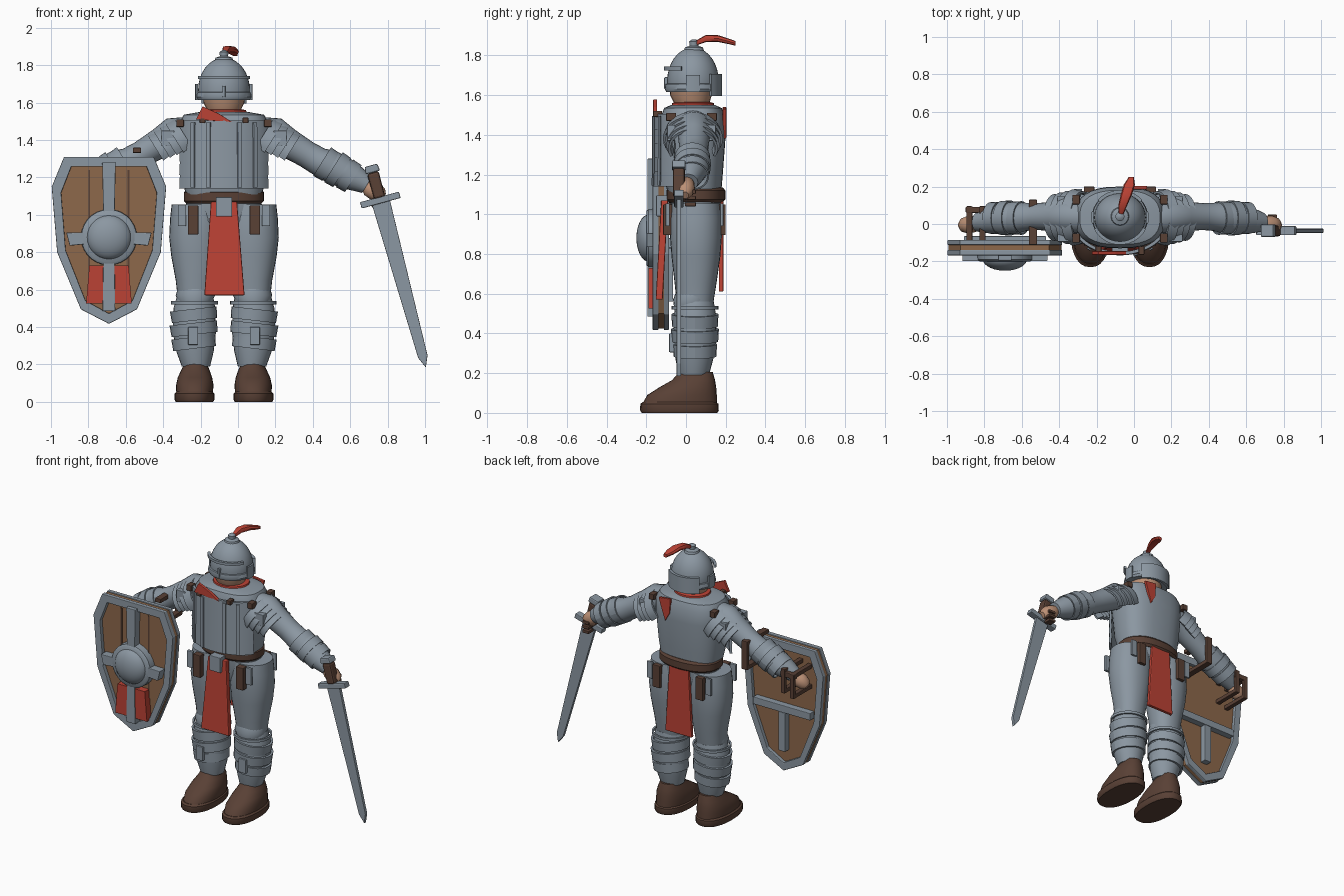
import bpy, math
from mathutils import Vector

if "Cube" in bpy.data.objects:
    bpy.data.objects.remove(bpy.data.objects["Cube"])

CX = -0.075                       # centre line of the figure
X, Y, Z = Vector((1, 0, 0)), Vector((0, 1, 0)), Vector((0, 0, 1))


def colour(name, r, g, b):
    m = bpy.data.materials.new(name)
    m.diffuse_color = (r, g, b, 1)
    m.use_nodes = True
    m.node_tree.nodes["Principled BSDF"].inputs["Base Color"].default_value = m.diffuse_color
    return m


STEEL = colour("steel", 0.26, 0.31, 0.36)
LEATHER = colour("dark_leather", 0.10, 0.052, 0.036)
WOOD = colour("shield_wood", 0.27, 0.14, 0.07)
RED = colour("red_cloth", 0.50, 0.055, 0.035)
SKIN = colour("skin", 0.50, 0.28, 0.18)


def make(name, verts, faces, mat, smooth=True, bevel=0):
    me = bpy.data.meshes.new(name)
    me.from_pydata([tuple(v) for v in verts], [], faces)
    ob = bpy.data.objects.new(name, me)
    bpy.context.collection.objects.link(ob)
    me.materials.append(mat)
    bpy.ops.object.select_all(action='DESELECT')
    ob.select_set(True)
    bpy.context.view_layer.objects.active = ob
    bpy.ops.object.mode_set(mode='EDIT')
    bpy.ops.mesh.select_all(action='SELECT')
    bpy.ops.mesh.normals_make_consistent(inside=False)
    bpy.ops.object.mode_set(mode='OBJECT')
    if smooth:
        bpy.ops.object.shade_smooth_by_angle(angle=math.radians(38))
    if bevel:
        b = ob.modifiers.new("bevel", 'BEVEL')
        b.width, b.segments = bevel, 2
    return ob


def loft(name, mat, rings, n=24, p=2.0):
    """Closed skin through rings of (centre, half axis u, half axis v)."""
    verts, faces = [], []
    for c, u, v in rings:
        for i in range(n):
            a = math.tau * i / n
            co, si = math.cos(a), math.sin(a)
            verts.append(Vector(c) + u * math.copysign(abs(co) ** (2 / p), co)
                         + v * math.copysign(abs(si) ** (2 / p), si))
    for k in range(len(rings) - 1):
        for i in range(n):
            j = (i + 1) % n
            faces.append((k*n + i, k*n + j, k*n + n + j, k*n + n + i))
    faces += [tuple(range(n)), tuple(range(len(verts) - n, len(verts)))]
    return make(name, verts, faces, mat)


def stack(name, mat, rows, n=24, p=2.0):
    """Upright loft from rows of (z, x, y, rx, ry)."""
    return loft(name, mat, [((x, y, z), X * rx, Y * ry) for z, x, y, rx, ry in rows], n, p)


def band(name, mat, c, axis, u, v, a0, a1, h, t=0.015, flare=1.0, n=14):
    """Curved plate around an axis, from angle a0 to a1 in degrees."""
    verts, faces = [], []
    for i in range(n + 1):
        a = math.radians(a0 + (a1 - a0) * i / n)
        d = u * math.cos(a) + v * math.sin(a)
        o = d.normalized() * t
        for q in (d, d + o, (d + o) * flare + axis * h, d * flare + axis * h):
            verts.append(Vector(c) + q)
    for i in range(n):
        for k in range(4):
            m = (k + 1) % 4
            faces.append((4*i + k, 4*i + m, 4*i + 4 + m, 4*i + 4 + k))
    faces += [(0, 1, 2, 3), tuple(range(4*n, 4*n + 4))]
    return make(name, verts, faces, mat)


def plate(name, mat, pts, y0, y1, bevel=0, lean=0.0):
    """Outline in x and z, given thickness along y; lean shifts y with depth below the top."""
    n, top = len(pts), max(z for _, z in pts)
    verts = [(x, y + lean * (top - z), z) for y in (y0, y1) for x, z in pts]
    faces = [tuple(range(n)), tuple(range(n, 2 * n))]
    faces += [(i, (i + 1) % n, n + (i + 1) % n, n + i) for i in range(n)]
    return make(name, verts, faces, mat, False, bevel)


def box(name, mat, x, y, z, bevel=0.004):
    return plate(name, mat, [(x[0], z[0]), (x[1], z[0]), (x[1], z[1]), (x[0], z[1])], *y, bevel)


# Torso, belt and layered breastplate
stack("torso", STEEL, [(1.08, CX, .045, .20, .13), (1.2, CX, .035, .222, .15), (1.4, CX, .035, .24, .165),
      (1.49, CX, .035, .24, .162), (1.535, CX, .035, .215, .145), (1.55, CX, .035, .13, .11)], 32, 2.6)
stack("pelvis", STEEL, [(.9, CX, .05, .16, .1), (.97, CX, .05, .21, .125), (1.08, CX, .05, .2, .13)], 28, 2.4)
stack("belt", LEATHER, [(1.06, CX, .05, .2, .135), (1.075, CX, .05, .215, .148),
      (1.12, CX, .05, .215, .148), (1.135, CX, .05, .2, .135)], 32, 2.3)
for i in range(5):
    band("breast_lame", STEEL, (CX, .015, 1.14 + i * .072), Z, X * .245, Y * .165, 205, 335, .076, .018, .985, 18)
for a in (232, 252, 288, 308):
    band("breast_strap", STEEL, (CX, .015, 1.145), Z, X * .267, Y * .187, a - 2.5, a + 2.5, .35, .008, .99, 2)
box("buckle", STEEL, (CX - .043, CX + .043), (-.15, -.09), (.99, 1.095))
for x in (-.13, .1):
    box("chest_clasp", LEATHER, (CX + x, CX + x + .03), (-.165, -.12), (1.49, 1.52))

# Red scarf, front and back loin cloths
stack("collar", RED, [(1.535, CX, .035, .125, .11), (1.56, CX, .035, .118, .105), (1.565, CX, .035, .09, .085)])
plate("scarf_front", RED, [(-.225, 1.51), (-.19, 1.58), (-.10, 1.54), (-.03, 1.495)], -.165, -.145, .003)
plate("scarf_tail", RED, [(-.02, 1.54), (.07, 1.53), (.045, 1.45), (.02, 1.38), (-.015, 1.44)], .185, .203, .003)
plate("front_cloth", RED, [(-.145, 1.07), (-.005, 1.07), (.035, .57), (-.18, .57)], -.125, -.09, .006, -.055)
plate("back_cloth", RED, [(-.15, 1.07), (.0, 1.07), (.03, .61), (-.175, .61)], .165, .188, .006)

# Head, helmet and plume
stack("head", SKIN, [(1.5, CX, .035, .075, .07), (1.55, CX, .03, .085, .085), (1.6, CX, .025, .11, .105),
      (1.68, CX, .025, .115, .11)])
dome = [(1.62 + .05, CX, .035, .138, .13)]
for k in range(1, 9):
    a = math.radians(k * 10.5)
    dome.append((1.67 + .17 * math.sin(a), CX, .035, .138 * math.cos(a), .13 * math.cos(a)))
stack("helmet_dome", STEEL, [(1.625, CX, .035, .136, .128)] + dome, 32)
stack("helmet_brim", STEEL, [(1.615, CX, .035, .143, .134), (1.63, CX, .035, .151, .142),
      (1.655, CX, .035, .146, .138), (1.66, CX, .035, .13, .12)], 32)
band("brow_guard", STEEL, (CX, .035, 1.725), Z, X * .135, Y * .128, 205, 335, .018, .018)
box("nose_ridge", STEEL, (CX - .008, CX + .008), (-.11, -.08), (1.63, 1.69))
band("neck_guard", STEEL, (CX, .035, 1.595), Z, X * .138, Y * .128, 40, 140, .11, .018)
for s in (0, 180):
    band("ear_guard", STEEL, (CX, .035, 1.615), Z, X * .142, Y * .132, s - 14, s + 14, .085, .012, 1, 5)
stack("helmet_knob", STEEL, [(1.825, CX, .04, .05, .05), (1.84, CX, .04, .045, .045), (1.848, CX, .04, .022, .022),
      (1.87, CX, .04, .024, .024), (1.88, CX, .04, .01, .01)], 16)
plume = [(CX + .005, .05, 1.862, .012, .012), (CX + .015, .10, 1.885, .024, .018), (CX + .035, .16, 1.885, .03, .017),
         (CX + .05, .21, 1.872, .03, .014), (CX + .06, .25, 1.86, .014, .012)]
loft("plume", RED, [((x, y, z), X * w, Z * h) for x, y, z, w, h in plume], 8, 3)

for s in (1, -1):
    def sx(d):
        return CX + s * d

    # Boots, shins and thighs
    stack("boot_sole", LEATHER, [(0, sx(.158), -.033, .1, .19), (.012, sx(.158), -.033, .107, .198),
          (.045, sx(.158), -.033, .106, .197), (.055, sx(.158), -.033, .096, .185)], 28, 2.3)
    stack("boot", LEATHER, [(.05, sx(.157), -.03, .098, .187), (.09, sx(.156), -.02, .1, .175),
          (.13, sx(.155), .01, .092, .142), (.165, sx(.153), .038, .078, .108), (.205, sx(.152), .05, .06, .085)], 28, 2.2)
    stack("shin", STEEL, [(.19, sx(.15), .04, .076, .076), (.27, sx(.155), .042, .1, .095),
          (.37, sx(.158), .045, .115, .108), (.5, sx(.158), .045, .112, .105), (.56, sx(.155), .045, .098, .095)])
    for z, r in ((.285, .112), (.36, .121), (.435, .119)):
        tilt = (Z + X * s * .12).normalized()
        band("greave_wrap", STEEL, (sx(.157), .045, z), tilt, X * (r - .012) - Z * s * .012, Y * (r - .018),
             0, 360, .062, .014, 1.03, 24)
    band("knee_strap", STEEL, (sx(.157), .045, .52), Z, X * .113, Y * .107, 0, 360, .018, .012, 1, 24)
    box("greave_buckle", STEEL, (sx(.165) - .027, sx(.165) + .027), (-.085, -.05), (.305, .4))
    stack("knee", STEEL, [(.53, sx(.155), .03, .09, .09), (.57, sx(.153), .03, .105, .095), (.61, sx(.151), .04, .095, .09)])
    stack("thigh", STEEL, [(.55, sx(.152), .045, .095, .092), (.65, sx(.15), .048, .108, .105), (.78, sx(.15), .05, .132, .122),
          (.88, sx(.152), .05, .141, .13), (.98, sx(.15), .05, .138, .13), (1.055, sx(.15), .05, .13, .122)], 28, 2.2)
    # Hip pouches and hip plates, front and back
    for y0, y1 in ((-.115, -.07), (.16, .2)):
        box("hip_pouch", LEATHER, (sx(.165) - .028, sx(.165) + .028), (y0, y1), (.895, 1.05))
        box("hip_plate", STEEL, (sx(.225) - .022, sx(.225) + .022), (y0 + .012, y1 - .012), (.94, 1.055))

    # Arm with padded sleeve
    path = [(.17, .035, 1.45, .085), (.26, .04, 1.44, .088), (.34, .04, 1.385, .08), (.44, .04, 1.325, .072),
            (.50, .038, 1.29, .075), (.56, .033, 1.265, .086), (.63, .03, 1.23, .084), (.70, .02, 1.195, .07),
            (.765, .01, 1.16, .05)]
    d = Vector((s * .85, 0, -.53)).normalized()
    up = Vector((s * .53, 0, .85)).normalized()
    loft("arm", STEEL, [((sx(x), y, z), Y * r, up * r) for x, y, z, r in path])
    for x, z, r in ((.525, 1.285, .082), (.585, 1.255, .086), (.645, 1.222, .079)):
        band("forearm_wrap", STEEL, (sx(x), .032, z), d, Y * r, up * r, 0, 360, .055, .008, .97, 24)
    hand = [(.75, .008, 1.165, .03), (.775, 0, 1.145, .046), (.81, -.003, 1.125, .05), (.84, -.005, 1.105, .04), (.855, -.005, 1.095, .02)]
    loft("hand", SKIN, [((sx(x), y, z), Y * r * .95, up * r) for x, y, z, r in hand], 16)
    # Overlapping shoulder lames
    for k in range(4):
        c = Vector((sx(.20), .035, 1.41)) + d * (.038 * k) + up * .004 * k
        band("shoulder_lame", STEEL, c, d, Y * (.128 - .008 * k), up * (.112 - .006 * k), -25, 205, .055, .012, 1.08, 20)
    for y in (-.075, .13):
        box("shoulder_strap", LEATHER, (sx(.235) - .02, sx(.235) + .02), (y - .025, y + .025), (1.47, 1.51))
        box("shoulder_tab", STEEL, (sx(.30) - .035, sx(.30) + .035), (y - .02, y + .02), (1.37, 1.45))

# Sword, built hanging down and then tilted
def blade_shape(name, pts, mat, t, bevel=0.003):
    ob = plate(name, mat, pts, -t, t, bevel)
    ob.location, ob.rotation_euler = (.713, -.036, 1.255), (0, -math.radians(15.2), 0)


blade_shape("sword_blade", [(-.05, -.18), (.05, -.18), (.026, -1.05), (0, -1.11), (-.026, -1.05)], STEEL, .011)
blade_shape("sword_guard", [(-.108, -.165), (.108, -.165), (.108, -.2), (-.108, -.2)], STEEL, .024, .005)
blade_shape("sword_grip", [(-.032, -.03), (.032, -.03), (.03, -.17), (-.03, -.17)], LEATHER, .03, .012)
blade_shape("sword_pommel", [(-.035, .01), (.035, .01), (.04, -.03), (-.04, -.03)], STEEL, .034, .008)
for k in range(3):
    box("finger_strap", LEATHER, (.715, .765), (-.005, .05), (1.04 + k * .032, 1.06 + k * .032))

# Shield: wood core with a steel rim on both faces
SX, MZ = -.69, .88
half = [(.24, 1.31), (.306, 1.15), (.277, .8), (.15, .495)]
outline = [(SX - x, z) for x, z in half] + [(SX, .417)] + [(SX + x, z) for x, z in reversed(half)]
inner = [(SX + (x - SX) * .835, MZ + (z - MZ) * .88) for x, z in outline]
plate("shield_core", WOOD, [(SX + (x - SX) * .985, MZ + (z - MZ) * .985) for x, z in outline], -.142, -.108)
n = len(outline)
for y0, y1 in ((-.168, -.138), (-.112, -.085)):
    verts = [(x, y, z) for y in (y0, y1) for ring in (outline, inner) for x, z in ring]
    faces = []
    for i in range(n):
        j = (i + 1) % n
        for a, b in ((0, n), (2*n, 3*n), (0, 2*n), (n, 3*n)):
            faces.append((a + i, a + j, b + j, b + i))
    make("shield_rim", verts, faces, STEEL, False, .004)
for x in (-.105, .105):
    box("plank_seam", LEATHER, (SX + x - .005, SX + x + .005), (-.147, -.14), (.52, 1.24), 0)
for s in (1, -1):
    plate("shield_red_panel", RED, [(SX + s * .03, .73), (SX + s * .105, .73), (SX + s * .122, .525), (SX + s * .03, .525)], -.19, -.14)
    plate("shield_cross_arm", STEEL, [(SX, MZ + .028), (SX + s * .228, MZ + .025), (SX + s * .21, MZ - .045), (SX, MZ - .025)], -.198, -.14, .004)
plate("shield_spine", STEEL, [(SX - .036, 1.28), (SX + .036, 1.28), (SX + .028, .88), (SX + .034, .485), (SX - .034, .485), (SX - .028, .88)], -.195, -.14, .004)
loft("boss_ring", STEEL, [((SX, y, MZ), X * r, Z * r) for y, r in ((-.14, .15), (-.19, .148), (-.2, .135))], 28)
loft("boss_dome", STEEL, [((SX, -.185 - .065 * math.sin(math.radians(a)), MZ), X * .12 * math.cos(math.radians(a)),
     Z * .12 * math.cos(math.radians(a))) for a in range(0, 90, 12)], 28)
# Back braces of the shield and arm straps
box("back_brace", STEEL, (SX - .22, SX + .22), (-.112, -.065), (.83, .88))
box("back_brace_stem", STEEL, (SX - .027, SX + .027), (-.112, -.065), (.56, .83))
for x, z in ((-.88, 1.12), (-.81, 1.14), (-.54, 1.26)):
    w = .016 if x < -.6 else .022
    h = .07 if x < -.6 else .085
    back = .095 if x < -.6 else .13
    for q in (z - h, z + h):
        box("arm_strap_side", LEATHER, (x - w, x + w), (-.11, back), (q - .014, q + .014))
    box("arm_strap_back", LEATHER, (x - w, x + w), (back - .022, back), (z - h, z + h))
box("hand_grip", LEATHER, (-.9, -.79), (.06, .092), (1.17, 1.205))
